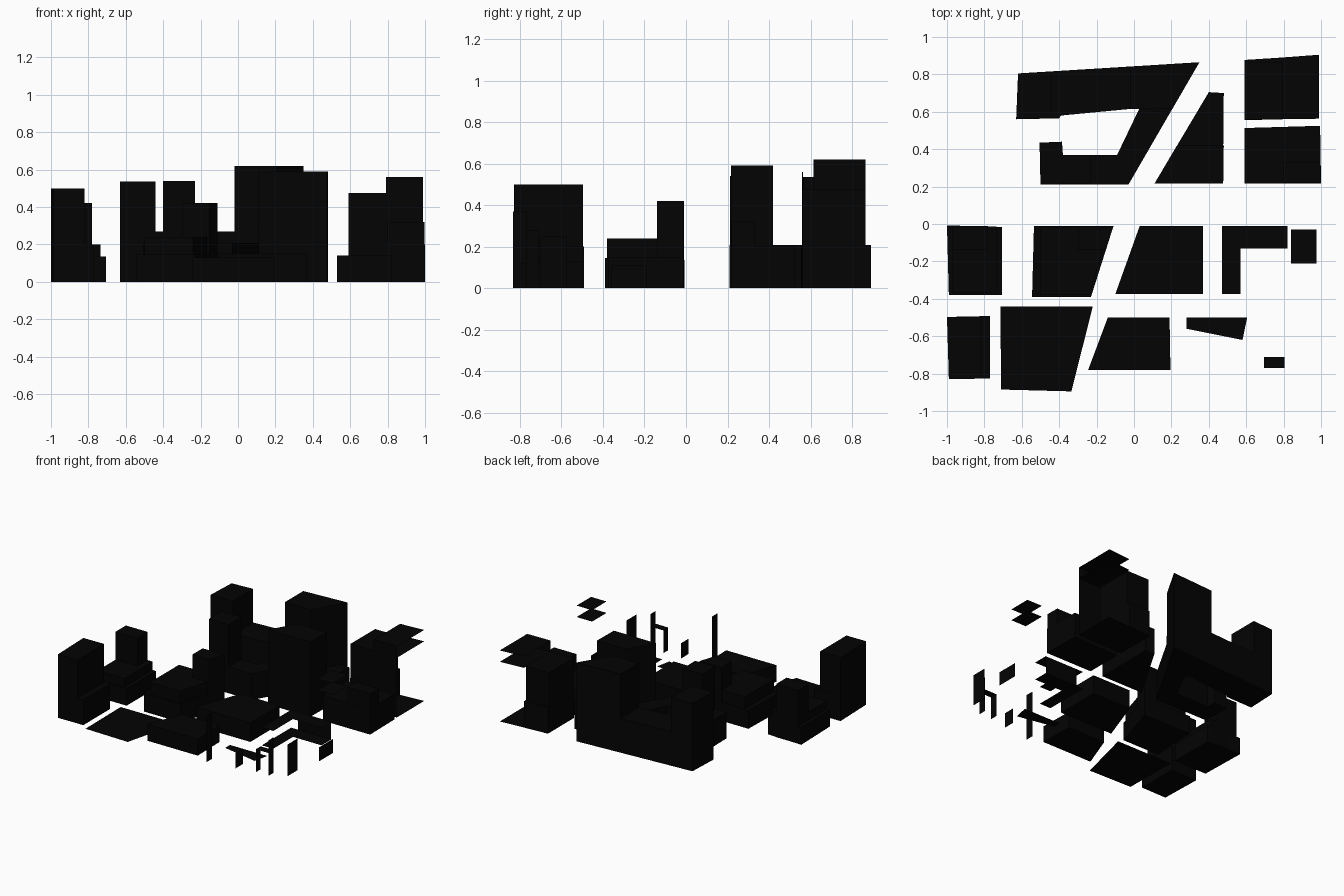
import bpy, bmesh

if "Cube" in bpy.data.objects:
    bpy.data.objects.remove(bpy.data.objects["Cube"])

black = bpy.data.materials.new("black")
black.diffuse_color = (0.001, 0.001, 0.001, 1)
black.use_nodes = True
black.node_tree.nodes["Principled BSDF"].inputs["Base Color"].default_value = black.diffuse_color


def finish(name, bm):
    mesh = bpy.data.meshes.new(name)
    bm.to_mesh(mesh)
    bm.free()
    ob = bpy.data.objects.new(name, mesh)
    mesh.materials.append(black)
    bpy.context.collection.objects.link(ob)
    return ob


def prism(name, pts, z0, z1):
    """Extrude a footprint between two heights."""
    bm = bmesh.new()
    f = bm.faces.new([bm.verts.new((x, y, z0)) for x, y in pts])
    ext = bmesh.ops.extrude_face_region(bm, geom=[f], use_keep_orig=True)
    for v in ext["geom"]:
        if isinstance(v, bmesh.types.BMVert):
            v.co.z = z1
    bmesh.ops.recalc_face_normals(bm, faces=bm.faces)
    return finish(name, bm)


def sheet(name, pts, z):
    """Flat open slab face."""
    bm = bmesh.new()
    bm.faces.new([bm.verts.new((x, y, z)) for x, y in pts])
    bmesh.ops.recalc_face_normals(bm, faces=bm.faces)
    return finish(name, bm)


def wall(name, a, b, z0, z1):
    """Single upright face between two plan points."""
    bm = bmesh.new()
    bm.faces.new([bm.verts.new(c) for c in
                  ((*a, z0), (*b, z0), (*b, z1), (*a, z1))])
    return finish(name, bm)


def rect(x0, x1, y0, y1):
    return [(x0, y0), (x1, y0), (x1, y1), (x0, y1)]


# Large hooked block: low south arm, taller north arm, three towers
prism("hook_south_arm", [(-.5, .21), (-.03, .21), (.19, .59), (.03, .62), (-.09, .37),
                         (-.38, .37), (-.385, .44), (-.505, .435)], 0, .207)
prism("hook_north_arm", [(-.63, .56), (-.4, .565), (-.39, .58), (.03, .62), (.19, .59),
                         (.35, .865), (-.62, .805)], 0, .27)
prism("hook_west_tower", [(-.63, .56), (-.44, .565), (-.44, .816), (-.62, .805)], 0, .535)
prism("hook_east_tower", [(-.02, .615), (.205, .615), (.35, .865), (-.02, .842)], 0, .62)
prism("hook_south_tower", rect(-.4, -.23, .213, .37), 0, .54)

# Wedge block
prism("wedge_base", [(.11, .217), (.475, .217), (.48, .7), (.4, .705)], 0, .207)
prism("wedge_tower", [(.11, .217), (.477, .217), (.48, .42), (.23, .42)], 0, .59)

# North-east block: closed west half, open east half
prism("northeast_base", [(.59, .555), (.79, .56), (.79, .89), (.59, .877)], 0, .207)
prism("northeast_tower", rect(.59, .79, .558, .865), 0, .475)
for i, z in enumerate((0, .47, .56)):
    sheet(f"northeast_floor_{i}", [(.79, .56), (.99, .563), (.99, .905), (.79, .89)], z)
wall("northeast_front_wall", (.79, .56), (.99, .563), 0, .56)

# East block
prism("east_base", [(.59, .217), (1, .217), (.995, .525), (.59, .513)], 0, .2)
prism("east_tower", rect(.8, .998, .219, .33), 0, .32)

# West block
prism("west_base", [(-.99, -.38), (-.705, -.38), (-.705, -.017), (-1, -.007)], 0, .135)
prism("west_middle", rect(-.97, -.735, -.365, -.014), 0, .2)
prism("west_tower", rect(-.97, -.78, -.14, -.01), 0, .42)

# Centre-west block
prism("centre_west_base", [(-.545, -.39), (-.23, -.39), (-.11, -.012), (-.535, -.012)], 0, .145)
prism("centre_west_middle", [(-.5, -.38), (-.24, -.38), (-.13, -.02), (-.5, -.02)], 0, .24)
prism("centre_west_tower", [(-.3, -.14), (-.152, -.14), (-.11, -.012), (-.3, -.012)], 0, .42)

# Centre block
prism("centre_base", [(-.1, -.375), (.37, -.375), (.37, -.012), (.03, -.012)], 0, .15)

# South-west block
prism("southwest_base", [(-.99, -.827), (-.77, -.827), (-.77, -.492), (-1, -.497)], 0, .2)
prism("southwest_tower", [(-.99, -.829), (-.82, -.827), (-.82, -.495), (-1, -.498)], 0, .5)

# South block
prism("south_base", [(-.245, -.78), (.195, -.78), (.19, -.5), (-.14, -.5)], 0, .13)

# Open plots and loose roof faces
sheet("park_ground", [(-.71, -.885), (-.335, -.895), (-.22, -.44), (-.715, -.44)], .01)
corner = [(.47, -.375), (.57, -.375), (.57, -.13), (.82, -.13), (.82, -.01), (.47, -.01)]
for i, z in enumerate((0, .14)):
    sheet(f"corner_floor_{i}", corner, z)
for i, z in enumerate((.47, .56)):
    sheet(f"loose_roof_{i}", rect(.84, .975, -.21, -.03), z)
sheet("small_plot", [(.28, -.56), (.58, -.62), (.605, -.5), (.28, -.5)], 0)

# Small shelter: roof carried on two side walls
sheet("shelter_roof", rect(.695, .805, -.77, -.71), .18)
for x, h in ((.695, .18), (.805, .28)):
    wall("shelter_side", (x, -.77), (x, -.71), 0, h)

# Free-standing walls on the south-east side
for i, (x, y0, y1, h) in enumerate(((.92, -.7, -.575, .25), (.54, -.8, -.71, .12),
                                    (.96, -.36, -.19, .11), (.31, -.834, -.765, .37))):
    wall(f"loose_wall_{i}", (x, y0), (x, y1), 0, h)
wall("loose_cross_wall", (.53, -.01), (.82, -.01), 0, .14)
